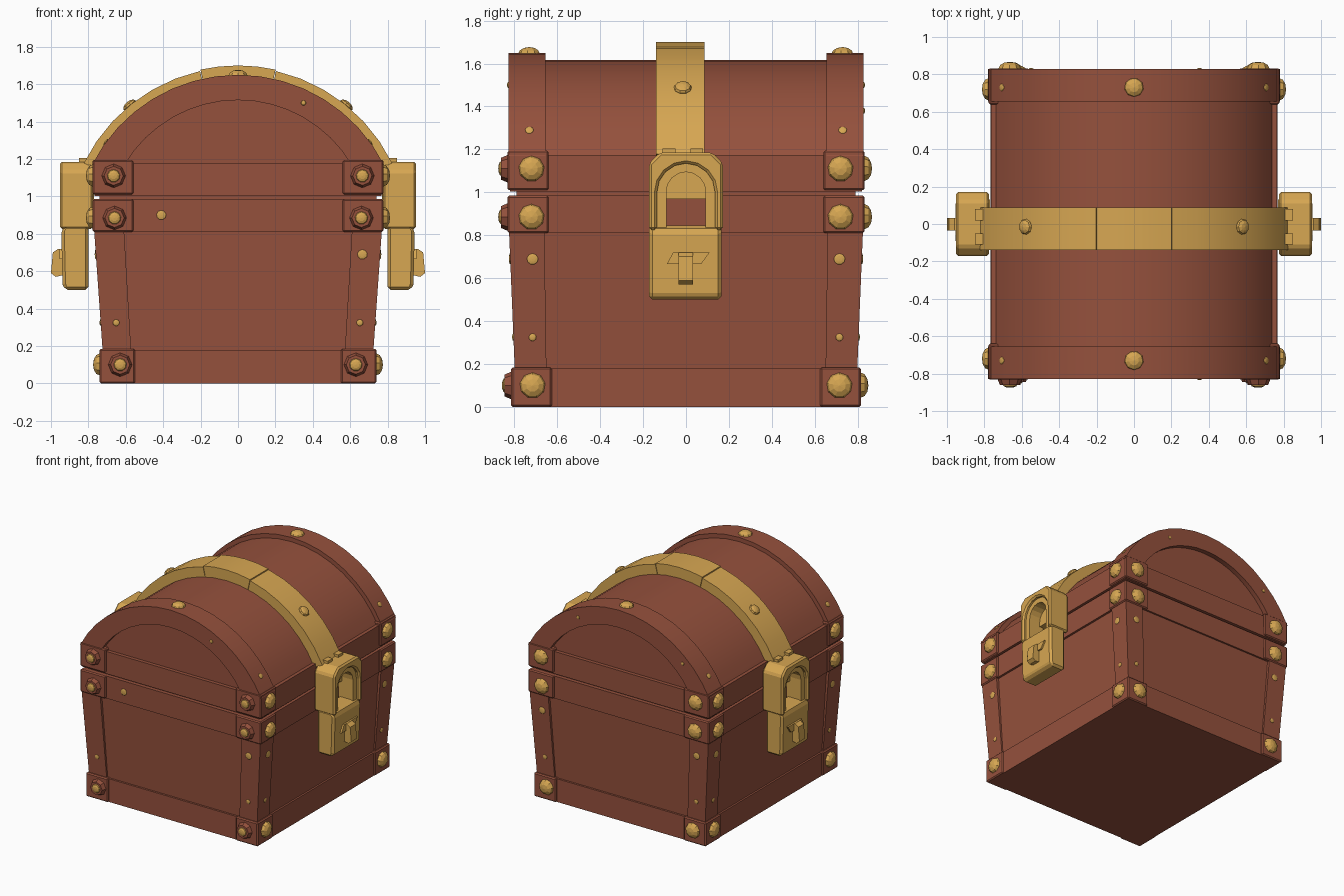
import bpy, bmesh
from math import sin, cos, pi, asin
from mathutils import Vector, Matrix

if "Cube" in bpy.data.objects:
    bpy.data.objects.remove(bpy.data.objects["Cube"])


def material(name, rgb):
    m = bpy.data.materials.new(name)
    m.use_nodes = True
    m.diffuse_color = (*rgb, 1)
    m.node_tree.nodes["Principled BSDF"].inputs["Base Color"].default_value = (*rgb, 1)
    return m


WOOD = material("red brown wood", (0.30, 0.082, 0.046))
GOLD = material("gold metal", (0.68, 0.385, 0.085))


def finish(name, bm, mat, bevel=0, smooth=False):
    bmesh.ops.recalc_face_normals(bm, faces=bm.faces)
    me = bpy.data.meshes.new(name)
    bm.to_mesh(me)
    bm.free()
    me.materials.append(mat)
    ob = bpy.data.objects.new(name, me)
    bpy.context.collection.objects.link(ob)
    if bevel:
        mod = ob.modifiers.new("edge bevel", "BEVEL")
        mod.width, mod.segments = bevel, 1
    if smooth:
        bpy.ops.object.select_all(action="DESELECT")
        ob.select_set(True)
        bpy.context.view_layer.objects.active = ob
        bpy.ops.object.shade_smooth_by_angle(angle=0.6)
    return ob


def block(bm, bottom, top, z0, z1):
    """Tapered block; bottom and top are (x0, x1, y0, y1)."""
    rings = []
    for (x0, x1, y0, y1), z in ((bottom, z0), (top, z1)):
        rings.append([bm.verts.new((x, y, z)) for x, y in
                      ((x0, y0), (x1, y0), (x1, y1), (x0, y1))])
    a, b = rings
    bm.faces.new(a)
    bm.faces.new(b)
    for i in range(4):
        j = (i + 1) % 4
        bm.faces.new((a[i], a[j], b[j], b[i]))


def prism(bm, pts, c0, c1, axis):
    """Extrude a (side, height) profile along x or y."""
    put = (lambda a, b, c: (c, a, b)) if axis == "x" else (lambda a, b, c: (a, c, b))
    r0, r1 = [[bm.verts.new(put(a, b, c)) for a, b in pts] for c in (c0, c1)]
    bm.faces.new(r0)
    bm.faces.new(r1)
    for i in range(len(pts)):
        j = (i + 1) % len(pts)
        bm.faces.new((r0[i], r0[j], r1[j], r1[i]))


def arc(r, cz, a0, a1, n):
    """Arc points, with angles measured from straight up."""
    steps = [a0 + (a1 - a0) * i / n for i in range(n + 1)]
    return [(r * sin(a), cz + r * cos(a)) for a in steps]


def sym(x, y):
    return (-x, x, -y, y)


# Tapered body, base band and the two rim bands
CORNERS = [(sx, sy) for sx in (-1, 1) for sy in (-1, 1)]
for name, bot, top, z0, z1 in (
        ("body_walls", sym(.705, .78), sym(.75, .805), 0.02, 0.85),
        ("base_band", sym(.728, .80), sym(.728, .80), 0, 0.18),
        ("lower_rim", sym(.765, .818), sym(.768, .82), 0.81, 0.985),
        ("seam_core", sym(.74, .79), sym(.74, .79), 0.95, 1.04),
        ("upper_rim", sym(.768, .82), sym(.765, .818), 1.003, 1.175)):
    bm = bmesh.new()
    block(bm, bot, top, z0, z1)
    finish(name, bm, WOOD)

# Corner posts and corner caps
for name, bot, top, z0, z1, bev in (
        ("corner_posts", (.57, .722, .65, .797), (.61, .77, .66, .825), .15, .83, 0),
        ("base_corners", (.55, .74, .625, .815), (.55, .74, .625, .815), 0, .185, .008),
        ("lower_rim_corners", (.56, .778, .64, .832), (.56, .778, .64, .832), .81, .985, .008),
        ("upper_rim_corners", (.56, .778, .64, .832), (.56, .778, .64, .832), 1.01, 1.195, .008)):
    bm = bmesh.new()
    for sx, sy in CORNERS:
        flip = [(sx * p[0], sx * p[1], sy * p[2], sy * p[3]) for p in (bot, top)]
        block(bm, *flip, z0, z1)
    finish(name, bm, WOOD, bev)

# Barrel lid and its two thick end arches
CZ, R = 0.776, 0.874


def arch(r, cz, base, n=16):
    a = pi / 2 - asin((base - cz) / r)
    return arc(r, cz, -a, a, n)


bm = bmesh.new()
prism(bm, arch(R - .033, CZ, 1.15), -.79, .79, "y")
finish("lid_barrel", bm, WOOD, smooth=True)
bm = bmesh.new()
for s in (-1, 1):
    prism(bm, arch(R, CZ, 1.17) + arch(.705, .81, 1.17)[::-1], s * .655, s * .828, "y")
finish("lid_end_arches", bm, WOOD, smooth=True)

# Gold strap in three pieces over the lid
side = pi / 2 - asin((1.18 - CZ) / .92)
mid = asin(.2 / .92)
bm = bmesh.new()
for a0, a1, r, n in ((-side, -mid - .004, .917, 6), (-mid, mid, .924, 4), (mid + .004, side, .917, 6)):
    prism(bm, arc(r, CZ, a0, a1, n) + arc(.83, CZ, a1, a0, n), -.14, .087, "y")
finish("lid_strap", bm, GOLD, smooth=True)


# Padlocks on both sides
def u_shape(hw, top, z0, inner, inner_top):
    outline = [(-hw, z0), (-hw, top - .05), (-hw + .05, top), (hw - .05, top), (hw, top - .05), (hw, z0)]
    return outline + opening(inner, inner_top, z0)


def opening(hw, top, z0):
    return [(hw, z0)] + arc(hw, top - hw, pi / 2, -pi / 2, 8) + [(-hw, z0)]


for s, label in ((1, "left"), (-1, "right")):
    bm = bmesh.new()
    prism(bm, u_shape(.172, 1.185, .825, .135, 1.135), s * .775, s * .952, "x")
    finish(label + "_lock_hasp", bm, GOLD, .012)

    bm = bmesh.new()
    prism(bm, opening(.137, 1.137, .82) + opening(.092, 1.095, .82)[::-1], s * .80, s * .925, "x")
    finish(label + "_lock_shackle", bm, GOLD)

    bm = bmesh.new()
    prism(bm, [(-.13, .97), (.13, .97), (.13, 1.13), (-.13, 1.13)], s * .77, s * .83, "x")
    finish(label + "_lock_backing", bm, GOLD)

    bm = bmesh.new()
    body = [(.80, .50), (.925, .50), (.938, .53), (.945, .82), (.925, .845), (.80, .845)]
    prism(bm, [(s * x, z) for x, z in body], -.172, .165, "y")
    finish(label + "_lock_body", bm, GOLD, .02)

    bm = bmesh.new()
    flap = [(-.09, .665), (.07, .665), (.11, .72), (-.06, .72)]
    prism(bm, flap, s * .93, s * .955, "x")
    key = [(.93, .58), (.975, .57), (1.0, .59), (.99, .70), (.96, .72), (.93, .715)]
    prism(bm, [(s * x, z) for x, z in key], -.035, .033, "y")
    finish(label + "_lock_latch", bm, GOLD)

    bm = bmesh.new()
    for y in (-.08, .05):
        block(bm, *[tuple(sorted((s * .79, s * .85))) + (y - .03, y + .03)] * 2, 1.17, 1.205)
    finish(label + "_hasp_hinges", bm, GOLD)


# Rivets: low domes laid along a surface normal
def dome(bm, pos, normal, r, h):
    rot = Vector(normal).to_track_quat("Z", "Y").to_matrix().to_4x4()
    mat = Matrix.Translation(pos) @ rot @ Matrix.Diagonal((r, r, h, 1))
    bmesh.ops.create_uvsphere(bm, u_segments=9, v_segments=6, radius=1, matrix=mat)


def washer(bm, pos, normal, r, h):
    rot = Vector(normal).to_track_quat("Z", "Y").to_matrix().to_4x4()
    bmesh.ops.create_cone(bm, cap_ends=True, segments=8, radius1=r, radius2=r * .75, depth=h,
                          matrix=Matrix.Translation(pos) @ rot)


big, small, wash = bmesh.new(), bmesh.new(), bmesh.new()
for sx, sy in CORNERS:
    for x, y, z, ox, oy in ((.665, .72, 1.11, .778, .832), (.66, .72, .885, .778, .832),
                            (.63, .715, .1, .74, .815)):
        dome(big, (sx * ox, sy * y, z), (sx, 0, 0), .06, .035)
        if sy > 0:
            dome(big, (sx * x, oy, z), (0, 1, 0), .06, .035)
        else:
            washer(wash, (sx * x, -oy - .01, z), (0, -1, 0), .068, .04)
            dome(big, (sx * x, -oy - .028, z), (0, -1, 0), .036, .015)
    # Small studs on the posts and lid ends
    for z, r in ((.69, .027), (.325, .018)):
        t = (z - .15) / .68
        dome(small, (sx * (.722 + .048 * t), sy * .715, z), (sx, 0, 0), r, .006)
        if sy > 0 or sx > 0 or z < .5:
            dome(small, (sx * (.645 + .025 * t), sy * (.797 + .028 * t), z), (0, sy, 0), r, .006)
    dome(small, (sx * .707, sy * .73, 1.29), (sx * .707, 0, .514), .02, .006)
dome(small, (-.41, -.819, .9), (0, -1, 0), .026, .006)
for x, y in ((.35, -.828), (.35, .828), (-.55, .828)):
    dome(small, (x, y, 1.5 if x > 0 else 1.38), (0, y, 0), .014, .006)

# Crown rivets and strap rivets
for s in (-1, 1):
    dome(big, (0, s * .73, CZ + R - .005), (0, 0, 1), .052, .032)
    dome(big, (s * .58, -.015, 1.487), (s * .58, 0, .711), .042, .022)
finish("large_rivets", big, GOLD)
finish("small_studs", small, GOLD)
finish("rivet_washers", wash, WOOD)
